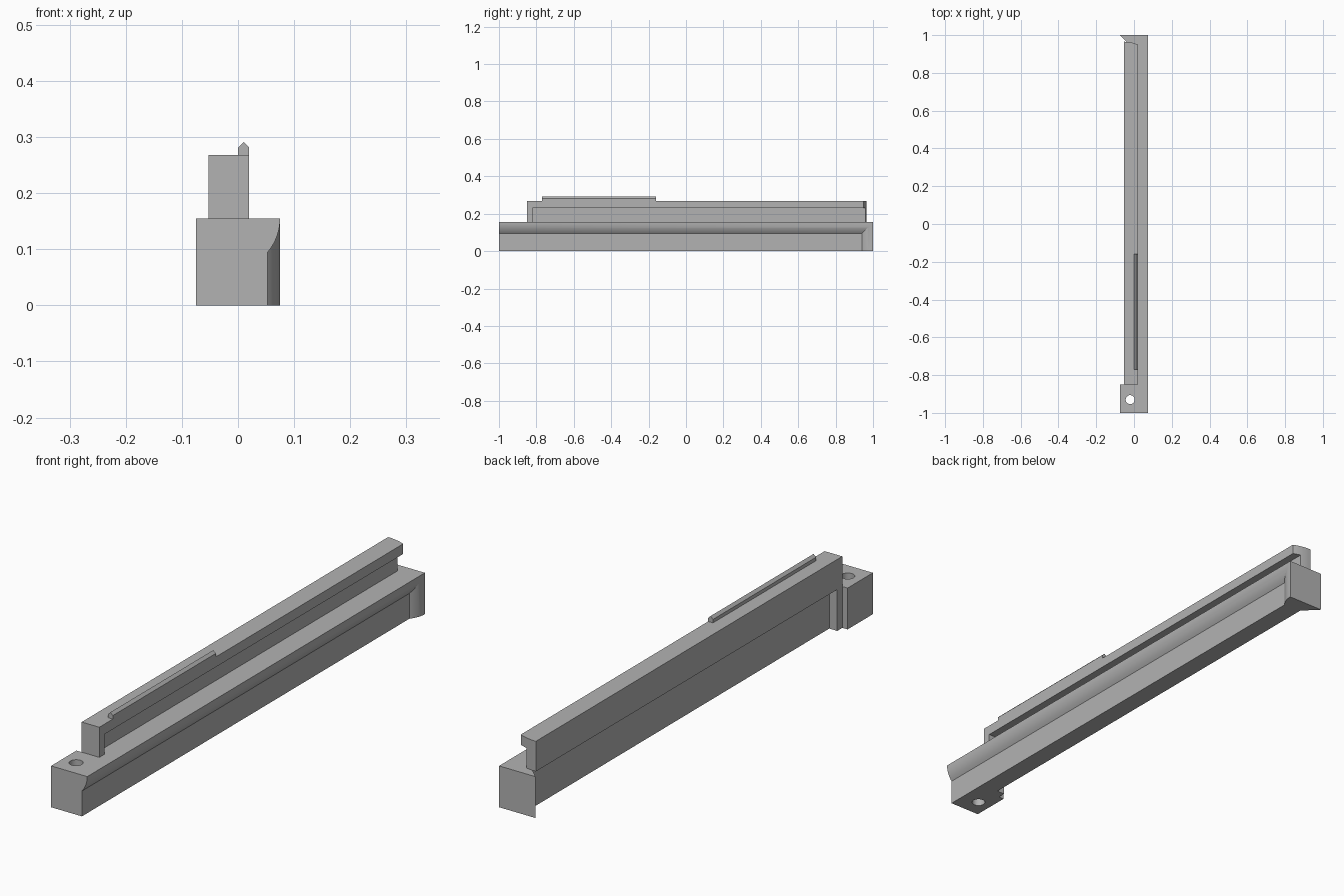
import bpy, bmesh, math
from mathutils import Vector

if "Cube" in bpy.data.objects:
    bpy.data.objects.remove(bpy.data.objects["Cube"], do_unlink=True)

GREY = (0.45, 0.45, 0.45, 1)
grey = bpy.data.materials.new("plain grey")
grey.use_nodes = True
grey.diffuse_color = GREY
grey.node_tree.nodes["Principled BSDF"].inputs["Base Color"].default_value = GREY


def prism(name, outline, axis, lo, hi):
    """Extrude a 2D outline: axis Z takes (x, y) points, axis Y takes (x, z)."""
    bm = bmesh.new()
    place = (lambda a, b: (a, b, lo)) if axis == "Z" else (lambda a, b: (a, lo, b))
    face = bm.faces.new([bm.verts.new(place(a, b)) for a, b in outline])
    ext = bmesh.ops.extrude_face_region(bm, geom=[face])
    step = Vector((0, 0, hi - lo) if axis == "Z" else (0, hi - lo, 0))
    verts = [v for v in ext["geom"] if isinstance(v, bmesh.types.BMVert)]
    bmesh.ops.translate(bm, verts=verts, vec=step)
    bmesh.ops.recalc_face_normals(bm, faces=bm.faces)
    mesh = bpy.data.meshes.new(name)
    bm.to_mesh(mesh)
    bm.free()
    mesh.materials.append(grey)
    obj = bpy.data.objects.new(name, mesh)
    bpy.context.collection.objects.link(obj)
    return obj


def combine(target, other, operation):
    mod = target.modifiers.new(operation.lower(), "BOOLEAN")
    mod.operation, mod.object, mod.solver = operation, other, "EXACT"
    bpy.context.view_layer.objects.active = target
    bpy.ops.object.modifier_apply(modifier=mod.name)
    bpy.data.objects.remove(other, do_unlink=True)


def smooth(obj):
    bpy.ops.object.select_all(action="DESELECT")
    obj.select_set(True)
    bpy.context.view_layer.objects.active = obj
    bpy.ops.object.shade_smooth_by_angle(angle=math.radians(20))


# Rounded moulding shared by the long side and the back end
TOP, SIDE, INNER, R = 0.155, 0.075, 0.053, 0.093
sweep = math.acos((R - SIDE + INNER) / R)


def moulding(end, steps=10):
    return [(SIDE - R + R * math.cos(sweep * (1 - i / steps)),
             end - R * math.sin(sweep * (1 - i / steps))) for i in range(steps + 1)]


# Base: plan outline with front block, post step, slim middle and flared back
plan = [(-0.075, -1), (INNER, -1)] + moulding(1) + [
    (-0.075, 1), (-0.02, 0.945), (-0.02, -0.82), (-0.053, -0.82),
    (-0.053, -0.85), (-0.075, -0.85)]
base = prism("base", plan, "Z", 0, TOP)
ledge = prism("ledge", [(0, TOP), (0, 0.09), (INNER, 0.09)] + moulding(TOP), "Y", -1, 1)
combine(base, ledge, "UNION")

# Screw hole through the front block
hole = [(-0.02 + 0.024 * math.cos(math.tau * i / 32),
         -0.93 + 0.024 * math.sin(math.tau * i / 32)) for i in range(32)]
combine(base, prism("hole", hole, "Z", -0.1, 0.3), "DIFFERENCE")
smooth(base)

# Rail: overhanging head with a rounded back end, cut from a full block
LEFT, RIGHT, HEAD = -0.053, 0.02, 0.268
back_end = [(RIGHT + (LEFT - RIGHT) * i / 8, 0.965 - 0.015 * (1 - i / 8) ** 2)
            for i in range(9)]
rail = prism("rail", [(LEFT, -0.85), (RIGHT, -0.85)] + back_end, "Z", TOP, HEAD)
groove = prism("groove", [(-0.01, 0.1), (0.1, 0.1), (0.1, 0.23), (-0.01, 0.23)],
               "Y", -0.82, 1.1)
combine(rail, groove, "DIFFERENCE")
smooth(rail)

# Pointed ridge on top of the rail
prism("ridge", [(0, HEAD), (RIGHT, HEAD), (RIGHT, 0.281), (0.01, 0.291), (0, 0.281)],
      "Y", -0.77, -0.16)
